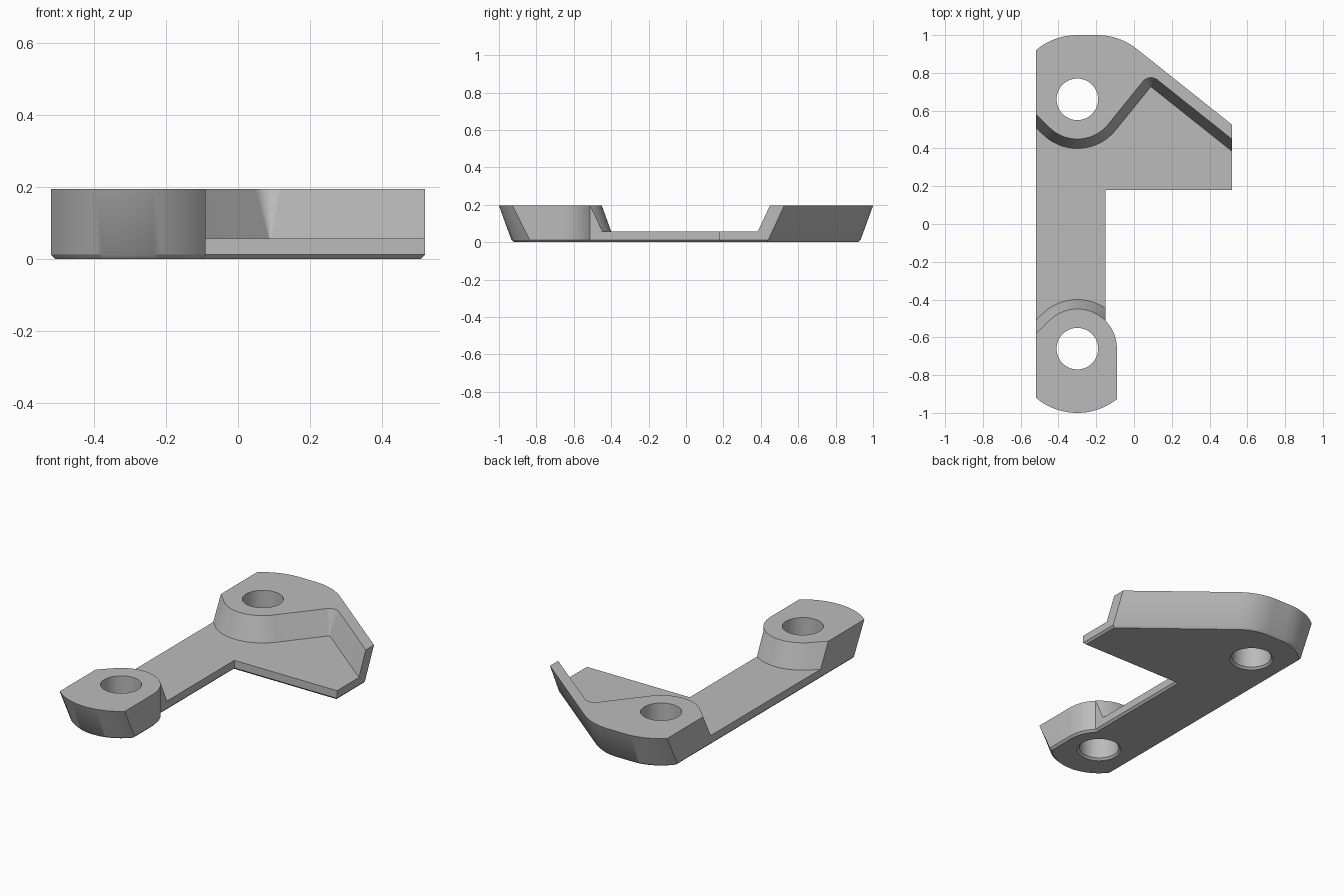
import bpy, bmesh
from math import radians, cos, sin, sqrt, tan

if "Cube" in bpy.data.objects:
    bpy.data.objects.remove(bpy.data.objects["Cube"], do_unlink=True)

TOP, FLOOR, BEVEL = 0.195, 0.057, 0.012
HX, HY = -0.30, 0.66            # hole position, mirrored front and back
LEFT, RIGHT = -0.52, 0.52       # outer sides
BAR, BOSS = -0.15, -0.09        # edges of the bar and of the front boss
SLOPE = 51.5                    # direction the slanted wing edge faces

grey = bpy.data.materials.new("plain grey")
grey.use_nodes = True
grey.diffuse_color = (0.5, 0.5, 0.5, 1)
grey.node_tree.nodes["Principled BSDF"].inputs["Base Color"].default_value = (0.5, 0.5, 0.5, 1)


def draft(z):
    """Wall offset at a height, from 20 degree sloping sides."""
    return tan(radians(20)) * (TOP - z)


def arc(cx, cy, r, a, b, n=24):
    steps = [radians(a + (b - a) * i / n) for i in range(n + 1)]
    return [(cx + r * cos(t), cy + r * sin(t)) for t in steps]


def arc_over_x(cx, cy, r, x0, x1, side, n=24):
    """Arc above (side 1) or below (side -1) the centre, between two x values."""
    xs = [x0 + (x1 - x0) * i / n for i in range(n + 1)]
    return [(x, cy + side * sqrt(max(r * r - (x - cx) ** 2, 0))) for x in xs]


def loft(name, rings):
    """Solid through a list of (height, outline) sections."""
    bm = bmesh.new()
    loops = [[bm.verts.new((x, y, z)) for x, y in pts] for z, pts in rings]
    for low, high in zip(loops, loops[1:]):
        n = len(low)
        for i in range(n):
            j = (i + 1) % n
            bm.faces.new((low[i], low[j], high[j], high[i]))
    bm.faces.new(loops[0][::-1])
    bm.faces.new(loops[-1])
    bmesh.ops.recalc_face_normals(bm, faces=bm.faces)
    mesh = bpy.data.meshes.new(name)
    bm.to_mesh(mesh)
    bm.free()
    mesh.materials.append(grey)
    ob = bpy.data.objects.new(name, mesh)
    bpy.context.collection.objects.link(ob)
    return ob


def line_y(x, px, py):
    """Height on the slanted line through a point."""
    return py - (x - px) / tan(radians(SLOPE))


def body_outline(z, inset=0.0):
    """Full footprint, clockwise from the back left corner."""
    r = 0.34 - draft(z) - inset
    left, right = LEFT + inset, RIGHT - inset
    bar, boss, rb = BAR - inset, BOSS - inset, 0.21 - inset
    pts = arc_over_x(HX, HY, r, left, HX, 1)
    pts += arc(-0.196, HY, r, 90, SLOPE)
    pts.append((right, line_y(right, *pts[-1])))
    pts += [(right, 0.18 + inset), (bar, 0.18 + inset)]
    # round shoulder of the front boss, then its drafted end
    shoulder = arc_over_x(HX, -HY, rb, bar, boss - 0.0002, 1, 12)
    pts += shoulder + [(boss, -HY)]
    pts += arc_over_x(HX, -HY, r, boss, left, -1)
    return pts


def pocket_outline(z):
    """Recess between the two bosses, with walls following both."""
    d = draft(z)
    r, rf, out = 0.21 + d, 0.055 - d, LEFT - 0.1
    # back wall: diagonal, boss arc, straight, corner fillet, wing lip
    boss = arc(HX, HY, r, 225, 320.9)
    x, y = boss[0]
    pts = [(out, y + x - out)] + boss
    pts += arc(0.09, 0.72, rf, 140.9, SLOPE, 12)
    pts.append((0.7, line_y(0.7, *pts[-1])))
    # front wall: clear of the shoulder, boss arc, diagonal
    front = arc(HX, -HY, r, 44.5, 135)
    x, y = front[-1]
    pts += [(0.7, front[0][1])] + front + [(out, y - x + out)]
    return pts


def cut(target, cutter):
    cutter.hide_render = True
    mod = target.modifiers.new("cut", "BOOLEAN")
    mod.operation, mod.solver, mod.object = "DIFFERENCE", "EXACT", cutter
    bpy.context.view_layer.objects.active = target
    bpy.ops.object.modifier_apply(modifier=mod.name)
    bpy.data.objects.remove(cutter, do_unlink=True)


# bracket body with bevelled underside
bracket = loft("bracket", [(0, body_outline(BEVEL, BEVEL)),
                           (BEVEL, body_outline(BEVEL)),
                           (TOP, body_outline(TOP))])

# recess above the thin plate
cut(bracket, loft("pocket_cutter", [(z, pocket_outline(z)) for z in (FLOOR, TOP + 0.04)]))

# bolt holes, countersunk underneath
for side in (-1, 1):
    profile = [(-0.01, 0.11 + BEVEL + 0.01), (BEVEL, 0.11), (TOP + 0.05, 0.11)]
    cut(bracket, loft("hole_cutter", [(z, arc(HX, side * HY, r, 0, 360, 48)[:-1])
                                      for z, r in profile]))

bpy.ops.object.select_all(action="DESELECT")
bracket.select_set(True)
bpy.context.view_layer.objects.active = bracket
bpy.ops.object.shade_smooth_by_angle(angle=radians(25))
